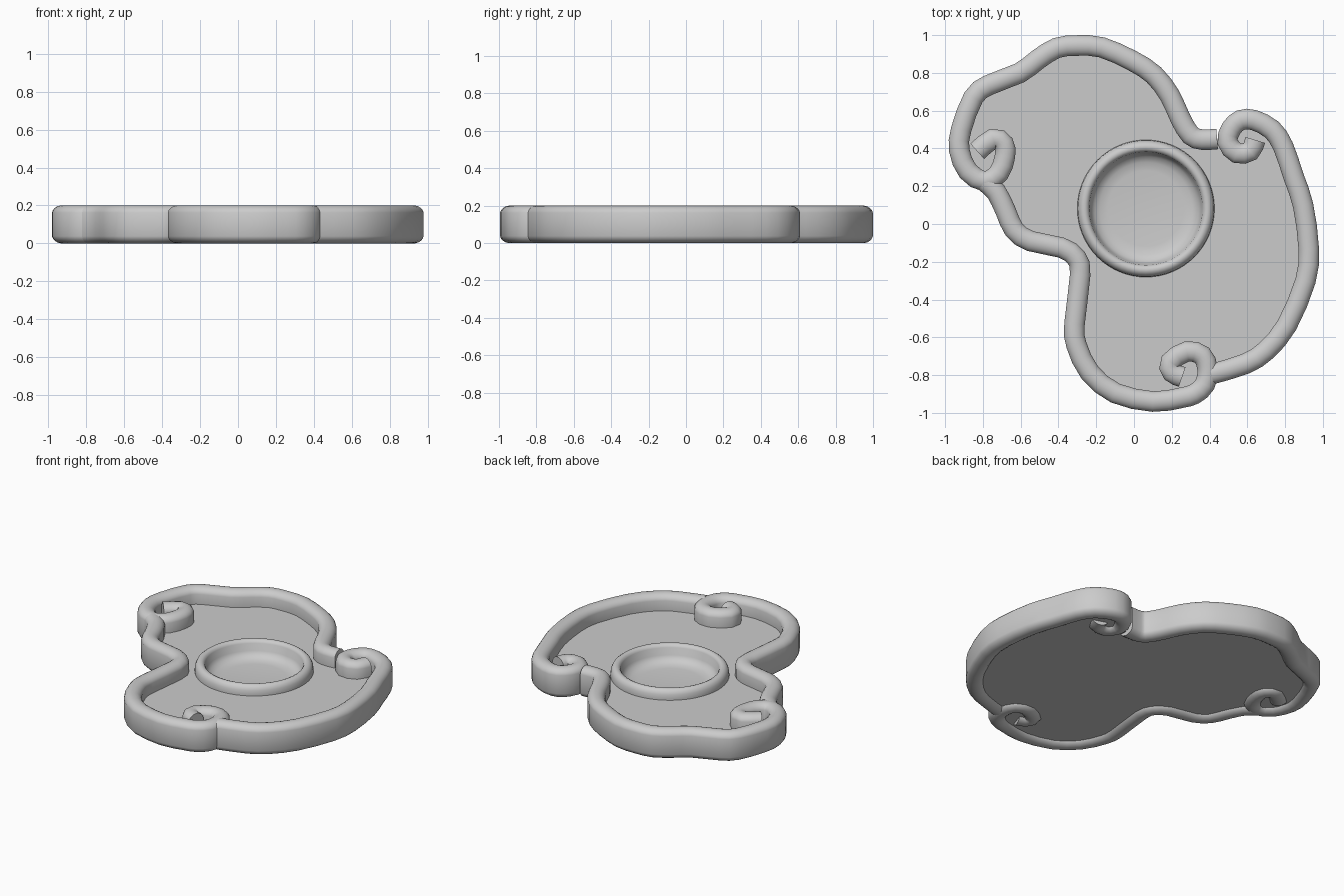
import bpy, bmesh, math
from mathutils import Vector

if "Cube" in bpy.data.objects:
    bpy.data.objects.remove(bpy.data.objects["Cube"])

# Each rim stroke: curl points (tip first), then the outer edge path
STROKES = {
    "rim_top": (
        [(-.83, .385), (-.745, .452), (-.69, .425), (-.683, .36), (-.715, .27), (-.79, .225)],
        [(-.88, .28), (-.925, .39), (-.915, .5), (-.85, .67), (-.77, .735), (-.605, .80),
         (-.51, .87), (-.41, .932), (-.30, .945), (-.17, .935), (-.01, .865), (.105, .79),
         (.19, .68), (.245, .56), (.30, .47), (.36, .447), (.44, .45)]),
    "rim_right": (
        [(.642, .445), (.615, .385), (.545, .375), (.495, .435)],
        [(.515, .505), (.565, .55), (.635, .55), (.73, .50), (.79, .41), (.845, .25),
         (.895, .10), (.925, -.13), (.908, -.30), (.81, -.535), (.70, -.67), (.59, -.74), (.41, -.795)]),
    "rim_left": (
        [(.255, -.81), (.20, -.785), (.192, -.73), (.28, -.675), (.36, -.695), (.39, -.77)],
        [(.375, -.85), (.32, -.90), (.25, -.92), (.10, -.94), (-.10, -.895), (-.235, -.785),
         (-.305, -.64), (-.315, -.53), (-.285, -.27), (-.305, -.18), (-.385, -.125),
         (-.55, -.09), (-.635, -.03), (-.68, .07), (-.73, .17), (-.79, .225)]),
}
PLATE_TOP, PLATE_BOTTOM = 0.095, 0.025
CENTRE = (.063, .082)


def make_object(name, bm, angle=None):
    bmesh.ops.recalc_face_normals(bm, faces=bm.faces)
    mesh = bpy.data.meshes.new(name)
    bm.to_mesh(mesh)
    bm.free()
    ob = bpy.data.objects.new(name, mesh)
    bpy.context.collection.objects.link(ob)
    if angle:
        bpy.ops.object.select_all(action='DESELECT')
        ob.select_set(True)
        bpy.context.view_layer.objects.active = ob
        bpy.ops.object.shade_smooth_by_angle(angle=math.radians(angle))
    return ob


def smooth_path(pts):
    # one extra spline point between each pair
    p = [Vector(q) for q in pts]
    out = [p[0]]
    for i in range(len(p) - 1):
        a, d = p[max(i - 1, 0)], p[min(i + 2, len(p) - 1)]
        out += [(p[i] + p[i + 1]) * .5625 - (a + d) * .0625, p[i + 1]]
    return out


def sweep(name, pts):
    # tall rounded bar, 0.11 wide and 0.205 high
    prof = []
    for k in range(20):
        a = math.tau * (k + .5) / 20
        s = math.sin(a)
        prof.append((.055 * math.cos(a), (.155 if s > 0 else .045) + s * .0455))
    path = smooth_path(pts)
    bm = bmesh.new()
    rings = []
    for i, p in enumerate(path):
        t = (path[min(i + 1, len(path) - 1)] - path[max(i - 1, 0)]).normalized()
        n = Vector((t.y, -t.x))
        rings.append([bm.verts.new((p.x + n.x * u, p.y + n.y * u, z)) for u, z in prof])
    for r, s in zip(rings, rings[1:]):
        for j in range(len(prof)):
            k = (j + 1) % len(prof)
            bm.faces.new((r[j], r[k], s[k], s[j]))
    bm.faces.new(rings[0])
    bm.faces.new(rings[-1])
    return make_object(name, bm, 50)


# Scrolled rim strokes
for name, (curl, edge) in STROKES.items():
    sweep(name, curl + edge)

# Recessed plate following the rim centre line
outline = [p for key in ("rim_top", "rim_right", "rim_left") for p in smooth_path(STROKES[key][1])]
bm = bmesh.new()
face = bm.faces.new([bm.verts.new((p.x, p.y, PLATE_BOTTOM)) for p in outline])
ext = bmesh.ops.extrude_face_region(bm, geom=[face], use_keep_orig=True)
for v in ext["geom"]:
    if isinstance(v, bmesh.types.BMVert):
        v.co.z = PLATE_TOP
plate = make_object("plate", bm)

# Round pocket cut into the plate
bpy.ops.mesh.primitive_cylinder_add(vertices=64, radius=.325, depth=.2, location=(*CENTRE, .142))
cutter = bpy.context.object
cutter.name = "pocket_cutter"
cutter.hide_render = True
cutter.hide_viewport = False
cutter.display_type = 'WIRE'
mod = plate.modifiers.new("pocket", 'BOOLEAN')
mod.operation, mod.solver, mod.object = 'DIFFERENCE', 'EXACT', cutter
bpy.context.view_layer.objects.active = plate
bpy.ops.object.modifier_apply(modifier="pocket")
bpy.data.objects.remove(cutter)

# Centre bowl with a raised rounded lip
profile = [(0, .047), (.20, .048), (.245, .054), (.275, .07), (.292, .095), (.30, .142),
           (.309, .155), (.322, .161), (.337, .159), (.351, .148), (.36, .13), (.363, .105), (.363, .08)]
bm = bmesh.new()
vs = [bm.verts.new((CENTRE[0] + r, CENTRE[1], z)) for r, z in profile]
edges = [bm.edges.new(e) for e in zip(vs, vs[1:])]
bmesh.ops.spin(bm, geom=vs + edges, cent=(*CENTRE, 0), axis=(0, 0, 1), angle=math.tau, steps=64)
bmesh.ops.remove_doubles(bm, verts=bm.verts, dist=.0005)
bmesh.ops.recalc_face_normals(bm, faces=bm.faces)
make_object("centre_bowl", bm, 40)
